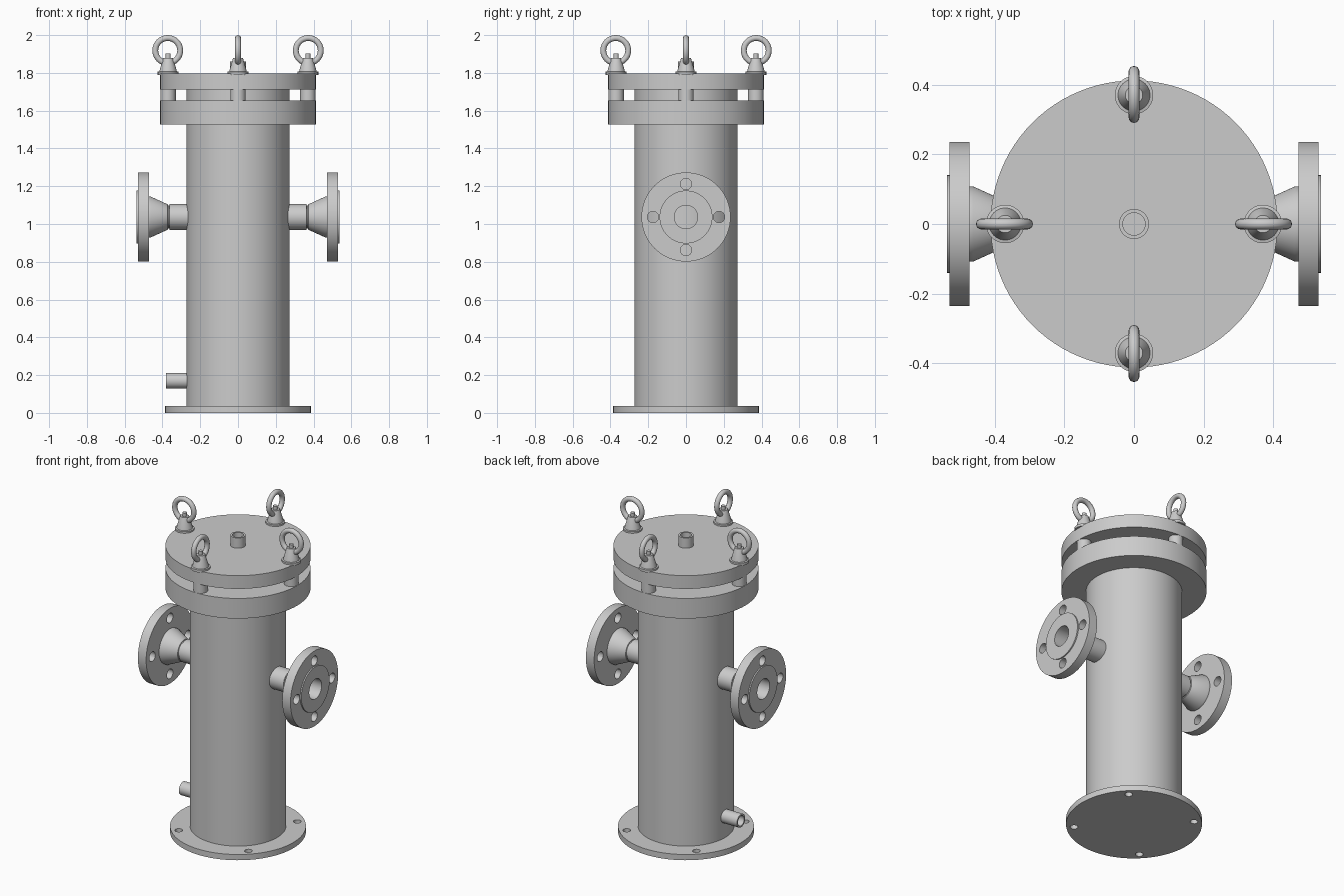
import bpy, bmesh
from math import pi, radians, cos, sin
from mathutils import Matrix, Vector

cube = bpy.data.objects.get("Cube")
if cube:
    bpy.data.objects.remove(cube, do_unlink=True)

steel = bpy.data.materials.new("grey_steel")
steel.use_nodes = True
steel.diffuse_color = (0.6, 0.6, 0.6, 1)
steel.node_tree.nodes["Principled BSDF"].inputs["Base Color"].default_value = (0.6, 0.6, 0.6, 1)

UP = Matrix.Identity(4)
ALONG_X = Matrix.Rotation(pi / 2, 4, 'Y')


def turn(angle):
    return Matrix.Rotation(angle, 4, 'Z')


def lathe(name, profile, place=UP, steps=64, closed=False):
    """Spin (radius, height) points around z, then place the part."""
    bm = bmesh.new()
    verts = [bm.verts.new((r, 0, h)) for r, h in profile]
    ends = verts[1:] + verts[:1] if closed else verts[1:]
    for a, b in zip(verts, ends):
        bm.edges.new((a, b))
    bmesh.ops.spin(bm, geom=bm.verts[:] + bm.edges[:], cent=(0, 0, 0), axis=(0, 0, 1),
                   angle=2 * pi, steps=steps, use_merge=False)
    bmesh.ops.remove_doubles(bm, verts=bm.verts, dist=1e-5)
    bmesh.ops.dissolve_degenerate(bm, edges=bm.edges, dist=1e-6)
    bmesh.ops.recalc_face_normals(bm, faces=bm.faces)
    bm.transform(place)
    mesh = bpy.data.meshes.new(name)
    bm.to_mesh(mesh)
    bm.free()
    mesh.materials.append(steel)
    obj = bpy.data.objects.new(name, mesh)
    bpy.context.collection.objects.link(obj)
    return obj


def disc(name, r, low, high, place=UP, steps=96):
    return lathe(name, [(0, low), (r, low), (r, high), (0, high)], place, steps)


def select(obj):
    bpy.ops.object.select_all(action='DESELECT')
    obj.select_set(True)
    bpy.context.view_layer.objects.active = obj


def smooth(obj):
    select(obj)
    bpy.ops.object.shade_smooth_by_angle(angle=radians(30))


def drill(obj, radius, places):
    """Cut a hole through the part at every given placement."""
    for place in places:
        cutter = disc("hole_cutter", radius, -0.1, 0.1, place, 24)
        cutter.hide_render = True
        mod = obj.modifiers.new("hole", 'BOOLEAN')
        mod.operation, mod.solver, mod.object = 'DIFFERENCE', 'EXACT', cutter
        select(obj)
        bpy.ops.object.modifier_apply(modifier=mod.name)
        bpy.data.objects.remove(cutter, do_unlink=True)


parts = []

# Base plate with four anchor holes
base = disc("base_plate", 0.386, 0, 0.036)
drill(base, 0.022, [turn(pi / 4 + i * pi / 2) @ Matrix.Translation((0.342, 0, 0)) for i in range(4)])
parts.append(base)

# Vessel shell, collar and lid
parts.append(disc("vessel_body", 0.273, 0.03, 1.715))
parts.append(disc("body_collar", 0.412, 1.527, 1.653))
parts.append(disc("lid", 0.412, 1.713, 1.796))

# Vent socket on the lid
parts.append(lathe("lid_vent", [(0, 1.79), (0.043, 1.79), (0.043, 1.86), (0.032, 1.86),
                                (0.032, 1.80), (0, 1.80)], steps=40))

# Drain stub near the base
parts.append(lathe("drain_pipe", [(0.041, 0.25), (0.041, 0.382), (0.031, 0.382), (0.031, 0.25)],
                   Matrix.Translation((0, 0, 0.17)) @ turn(pi) @ ALONG_X, 40, True))

# Side nozzles: pipe, weld groove, tapered hub, flange and raised face
nozzle = [(0.068, 0.25), (0.068, 0.362), (0.062, 0.364), (0.062, 0.370), (0.067, 0.372),
          (0.108, 0.462), (0.108, 0.472), (0.236, 0.472), (0.236, 0.529), (0.14, 0.529),
          (0.14, 0.537), (0.062, 0.537), (0.062, 0.25)]
for side, angle in (("left", 0), ("right", pi)):
    place = Matrix.Translation((0, 0, 1.037)) @ turn(angle) @ ALONG_X
    flange = lathe(side + "_nozzle", nozzle, place, 64, True)
    holes = [place @ Matrix.Translation((0.175 * cos(a), 0.175 * sin(a), 0.5))
             for a in (0, pi / 2, pi, 3 * pi / 2)]
    drill(flange, 0.03, holes)
    parts.append(flange)

# Four clamp bolts, each with a washer, tapered nut and lifting ring
nut = [(0, 1.79), (0.055, 1.79), (0.055, 1.806), (0.046, 1.808), (0.042, 1.825), (0.027, 1.875),
       (0.025, 1.88), (0.013, 1.88), (0.013, 1.902), (0, 1.902)]
ring = [(0.066 + 0.0155 * cos(i * pi / 8), 0.0155 * sin(i * pi / 8)) for i in range(16)]
for i, side in enumerate(("left", "back", "right", "front")):
    place = turn(i * pi / 2) @ Matrix.Translation((0.37, 0, 0))
    parts.append(disc(side + "_bolt", 0.041, 1.64, 1.72, place, 32))
    parts.append(lathe(side + "_nut", nut, place, 40))
    lift = place @ Matrix.Translation((0.002, 0, 1.9185)) @ Matrix.Rotation(pi / 2, 4, 'X')
    parts.append(lathe(side + "_lifting_ring", ring, lift, 40, True))

for part in parts:
    smooth(part)
